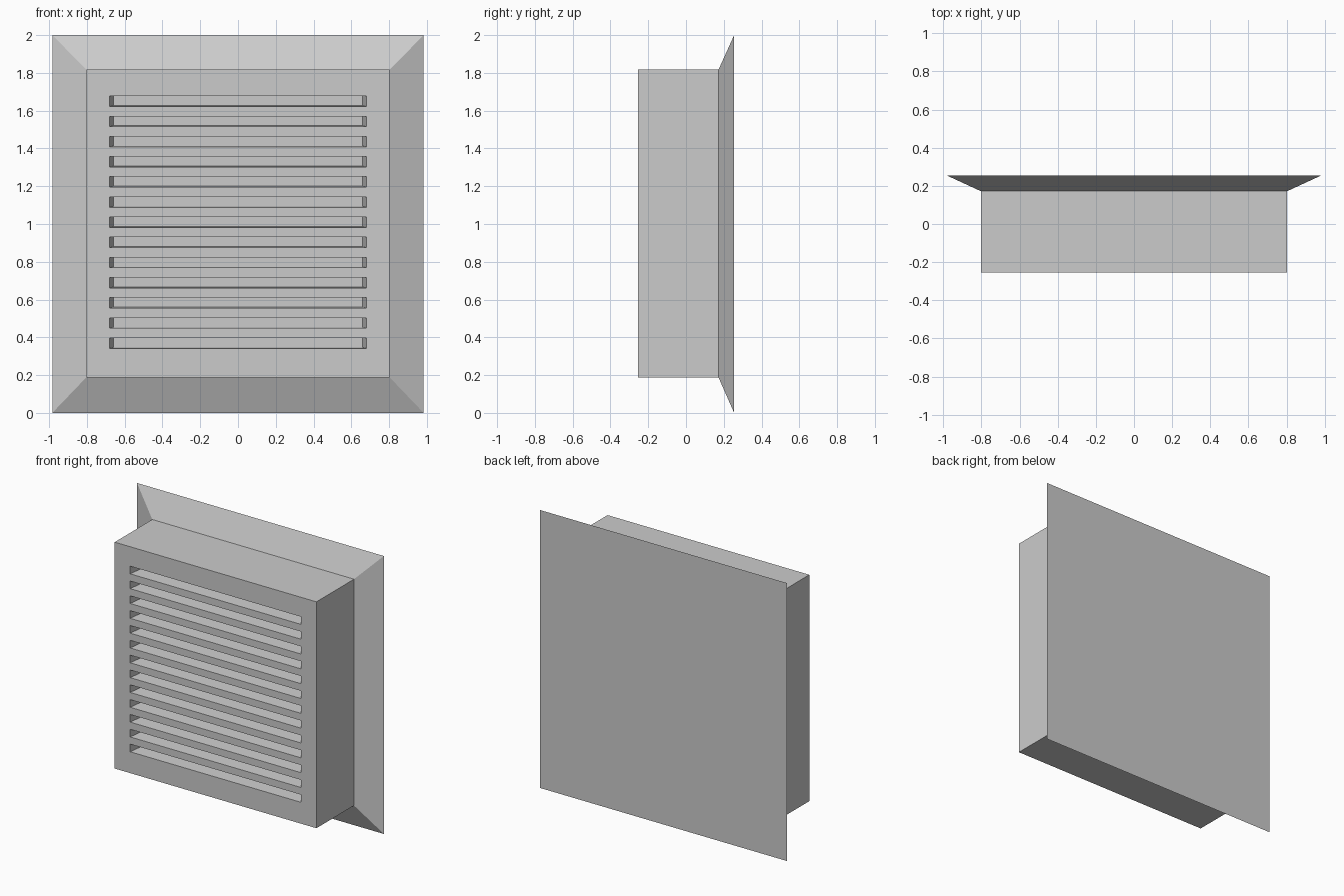
import bpy
import bmesh

if "Cube" in bpy.data.objects:
    bpy.data.objects.remove(bpy.data.objects["Cube"])

HALF_D = 0.255      # half of the total depth
STEP_Y = 0.172      # where the box meets the flange


def add_frustum(bm, front, back):
    """Closed block between two rectangles (half width, z low, z high, y)."""
    rings = []
    for w, z0, z1, y in (front, back):
        rings.append([bm.verts.new(p) for p in
                      ((-w, y, z0), (w, y, z0), (w, y, z1), (-w, y, z1))])
    f, b = rings
    bm.faces.new(f)
    bm.faces.new(b[::-1])
    for i in range(4):
        j = (i + 1) % 4
        bm.faces.new((f[j], f[i], b[i], b[j]))


def make_object(name, bm):
    bmesh.ops.recalc_face_normals(bm, faces=bm.faces[:])
    mesh = bpy.data.meshes.new(name)
    bm.to_mesh(mesh)
    bm.free()
    obj = bpy.data.objects.new(name, mesh)
    bpy.context.scene.collection.objects.link(obj)
    return obj


# Wall flange with sloped edges
bm = bmesh.new()
add_frustum(bm, (0.803, 0.188, 1.817, STEP_Y), (0.983, 0.0, 2.0, HALF_D))
make_object("wall_flange", bm)

# Main vent housing
bm = bmesh.new()
add_frustum(bm, (0.803, 0.188, 1.817, -HALF_D), (0.803, 0.188, 1.817, STEP_Y))
housing = make_object("vent_housing", bm)

# Thirteen slots, narrowing slightly to a blind back
SLOTS, TOP, PITCH, HEIGHT, DEPTH = 13, 1.677, 0.1067, 0.055, 0.10
bm = bmesh.new()
for i in range(SLOTS):
    z1 = TOP - i * PITCH
    z0 = z1 - HEIGHT
    # the front end starts outside the face, extending the taper forwards
    add_frustum(bm, (0.684, z0 - 0.001, z1, -HALF_D - 0.02),
                (0.66, z0 + 0.005, z1, -HALF_D + DEPTH))
cutter = make_object("slot_cutter", bm)
cutter.hide_render = True
cutter.hide_viewport = True

cut = housing.modifiers.new("slots", 'BOOLEAN')
cut.operation = 'DIFFERENCE'
cut.solver = 'EXACT'
cut.object = cutter
